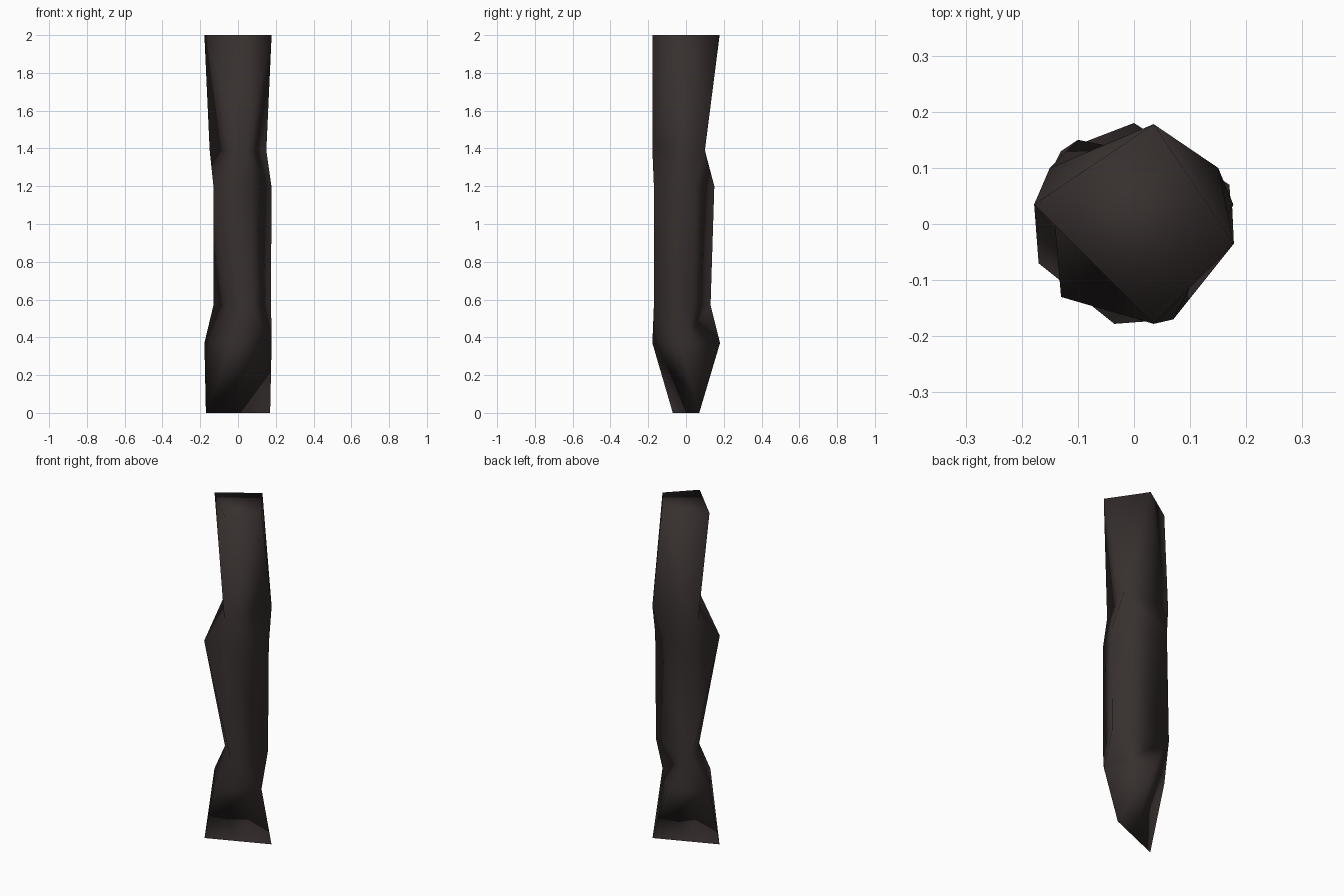
import bpy
import bmesh

default = bpy.data.objects.get("Cube")
if default:
    bpy.data.objects.remove(default, do_unlink=True)

# One dark wood colour
wood = bpy.data.materials.new("dark_brown_wood")
wood.use_nodes = True
wood.diffuse_color = (0.038, 0.029, 0.028, 1)
wood.node_tree.nodes["Principled BSDF"].inputs["Base Color"].default_value = wood.diffuse_color

# Four-cornered cross-sections from the chisel tip up: height, corners,
# and which way each of the four sides above folds (r = rising, f = falling)
SECTIONS = [
    (0.00, [(-0.17, -0.07), (0, 0), (0.17, 0.07), (0, 0)], "rrrr"),
    (0.37, [(-0.178, 0.035), (-0.035, -0.178), (0.178, -0.035), (0, 0.18)], "ffrf"),
    (0.57, [(-0.05, -0.05), (0.07, -0.17), (0.175, 0.03), (-0.13, 0.13)], "fffr"),
    (1.20, [(-0.13, -0.13), (0.07, -0.17), (0.177, 0.035), (-0.1, 0.15)], "rffr"),
    (1.39, [(-0.15, 0.1), (0.035, -0.178), (0.15, 0.1), (0, 0.1)], "frrf"),
    (2.00, [(-0.178, 0.035), (0.035, -0.178), (0.178, -0.035), (0.035, 0.178)], ""),
]


def add_faces(bm, low, high, folds):
    """Join two sections with triangles, folding each side along one diagonal."""
    for i, fold in enumerate(folds):
        j = (i + 1) % 4
        a, b, c, d = low[i], low[j], high[j], high[i]
        for tri in ([(a, b, c), (a, c, d)] if fold == "r" else [(a, b, d), (b, c, d)]):
            bm.faces.new(tri)


# Twisted, roughly hewn post
bm = bmesh.new()
rings = [[bm.verts.new((x, y, z)) for x, y in pts] for z, pts, folds in SECTIONS]
for (z, pts, folds), low, high in zip(SECTIONS, rings, rings[1:]):
    add_faces(bm, low, high, folds)
bm.faces.new(rings[-1])

# Pinch the tip into a single edge
bmesh.ops.remove_doubles(bm, verts=rings[0], dist=0.0001)
for face in bm.faces:
    face.smooth = True

mesh = bpy.data.meshes.new("twisted_post")
bm.to_mesh(mesh)
bm.free()
mesh.materials.append(wood)
post = bpy.data.objects.new("twisted_post", mesh)
bpy.context.collection.objects.link(post)
